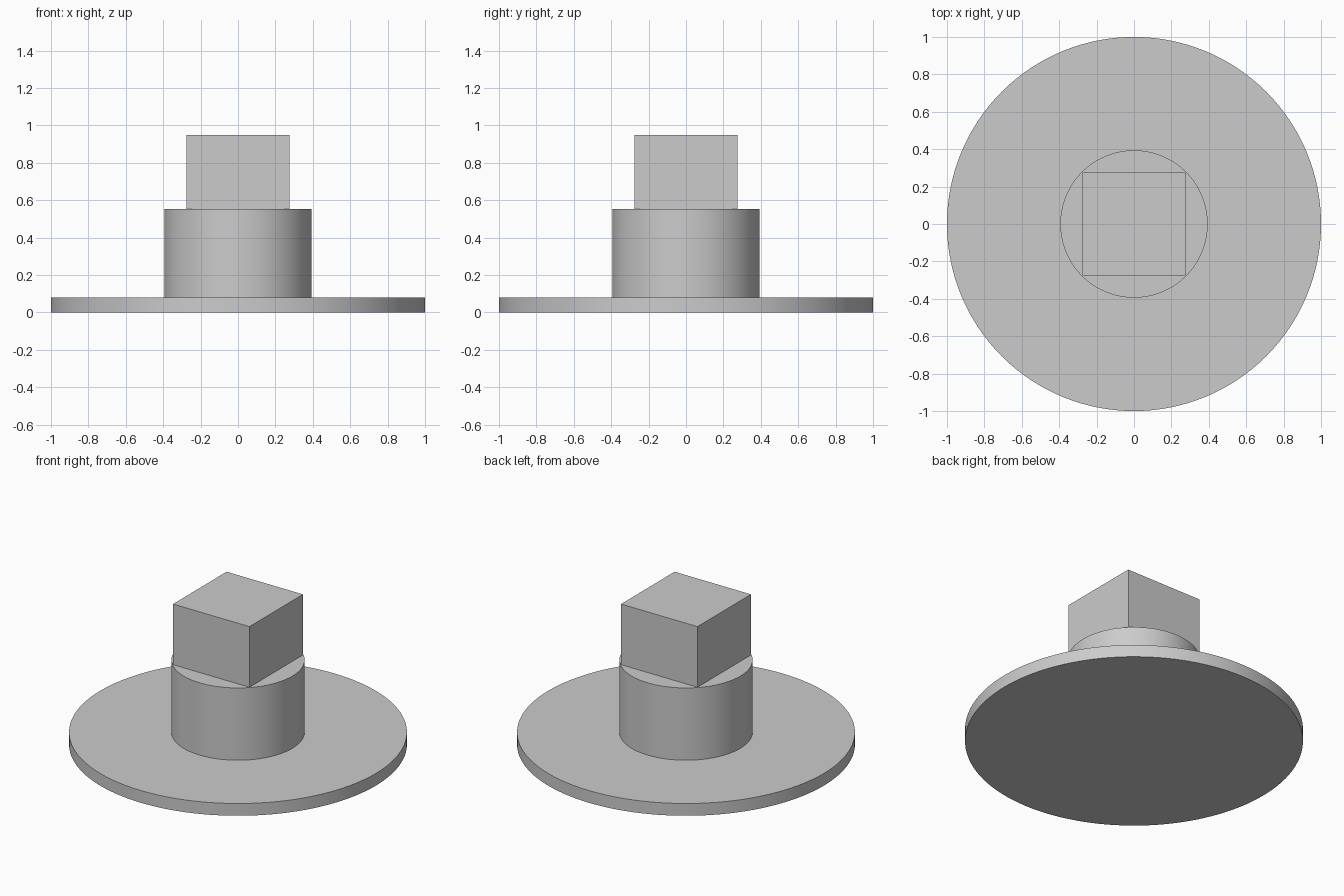
import bpy
import math

cube = bpy.data.objects.get("Cube")
if cube:
    bpy.data.objects.remove(cube, do_unlink=True)

# Single plain grey material
GREY = (0.6, 0.6, 0.6, 1.0)
grey = bpy.data.materials.new("plain_grey")
grey.use_nodes = True
grey.diffuse_color = GREY
grey.node_tree.nodes["Principled BSDF"].inputs["Base Color"].default_value = GREY


def finish(name):
    obj = bpy.context.object
    obj.name = name
    obj.data.materials.append(grey)
    return obj


def disc(name, radius, bottom, top):
    bpy.ops.mesh.primitive_cylinder_add(
        vertices=128, radius=radius, depth=top - bottom,
        location=(0, 0, (bottom + top) / 2))
    bpy.ops.object.shade_smooth_by_angle(angle=math.radians(30))
    return finish(name)


BASE_TOP, COLLAR_TOP, HEAD_TOP = 0.08, 0.552, 0.948

# Wide round flange and the cylindrical collar on it
disc("base_flange", 1.0, 0.0, BASE_TOP)
disc("round_collar", 0.394, BASE_TOP, COLLAR_TOP)

# Square drive head whose corners nearly reach the collar's rim
bpy.ops.mesh.primitive_cube_add(size=1, location=(0, 0, (COLLAR_TOP + HEAD_TOP) / 2))
head = finish("square_head")
head.scale = (0.552, 0.552, HEAD_TOP - COLLAR_TOP)
bpy.ops.object.transform_apply(location=False, rotation=False, scale=True)
